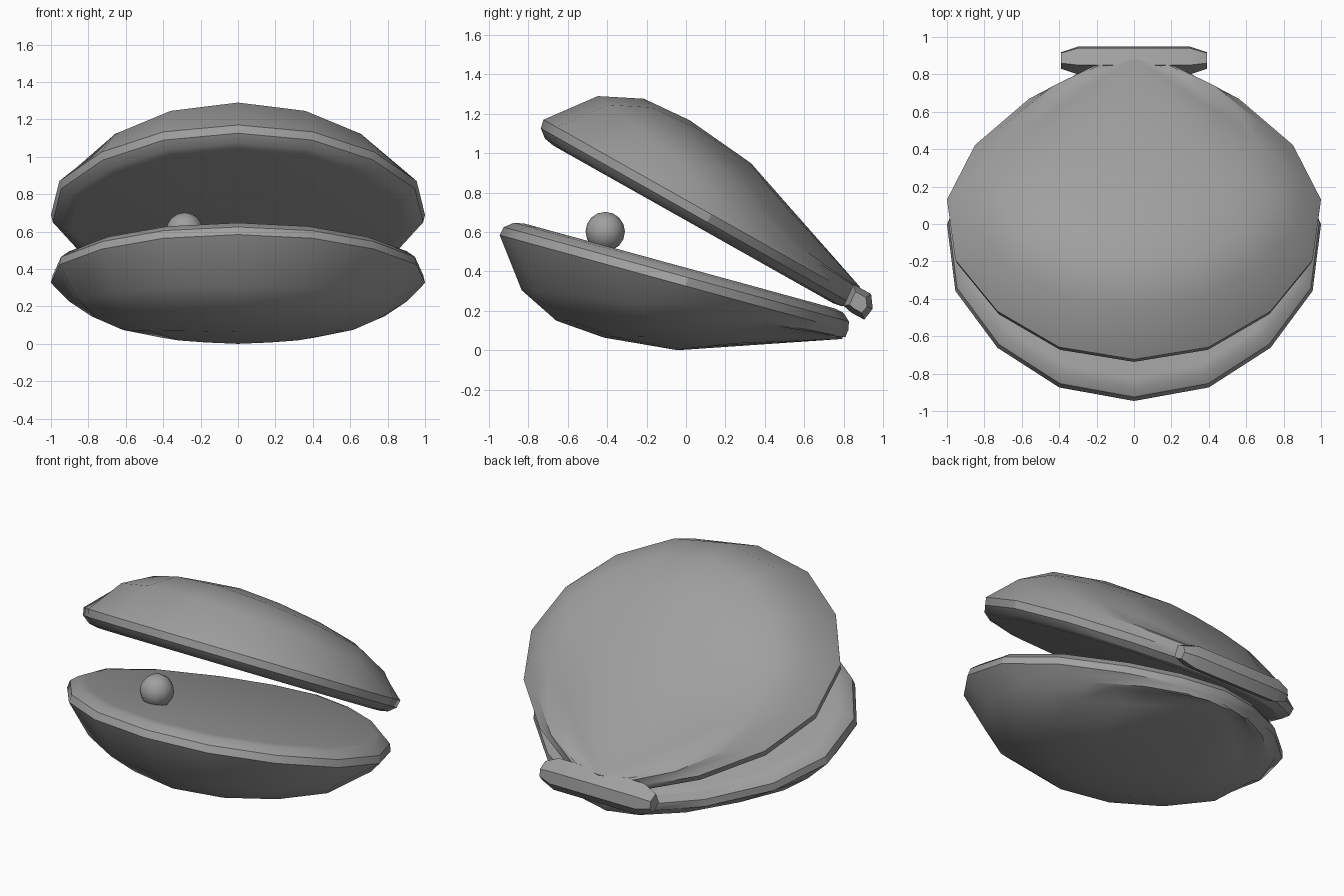
import bpy, bmesh, math
from mathutils import Vector, Matrix

cube = bpy.data.objects.get("Cube")
if cube:
    bpy.data.objects.remove(cube, do_unlink=True)

grey = bpy.data.materials.new("shell grey")
grey.use_nodes = True
colour = (0.35, 0.35, 0.35, 1)
grey.diffuse_color = colour
grey.node_tree.nodes["Principled BSDF"].inputs["Base Color"].default_value = colour


def finish(name, bm, angle=30):
    bmesh.ops.recalc_face_normals(bm, faces=bm.faces)
    mesh = bpy.data.meshes.new(name)
    bm.to_mesh(mesh)
    bm.free()
    obj = bpy.data.objects.new(name, mesh)
    bpy.context.collection.objects.link(obj)
    mesh.materials.append(grey)
    bpy.ops.object.select_all(action='DESELECT')
    obj.select_set(True)
    bpy.context.view_layer.objects.active = obj
    bpy.ops.object.shade_smooth_by_angle(angle=math.radians(angle))
    return obj


def bridge(bm, a, b):
    n = len(a)
    for i in range(n):
        j = (i + 1) % n
        bm.faces.new((a[i], a[j], b[j], b[i]))


# Half outline of a shell from front to hinge: (side, forward, dome fullness)
HALF = [(0, 1.765, 1), (0.4, 1.69, 0.96), (0.73, 1.47, 0.87), (0.955, 1.155, 0.74),
        (1, 0.785, 0.52), (0.85, 0.45, 0.36), (0.56, 0.165, 0.32),
        (0.28, 0, 0.3), (0, -0.07, 0.28)]
OUTLINE = HALF + [(-x, v, f) for x, v, f in HALF[-2:0:-1]]
APEX = Vector((0, -0.05, 0.14))
DOME = [(0.435, 0.415), (0.643, 0.452), (0.784, 0.433), (0.9, 0.33)]
LIP = [(1, 0.09), (0.99, 0.045), (0.945, 0.01), (0.89, 0)]
MIDDLE = 0.785


def shell(name, hinge_y, hinge_z, tilt, side):
    """Dome ribs fan out from the apex to a rounded lip closed by a flat inside."""
    c, s = math.cos(tilt), math.sin(tilt)

    def place(p):
        x, v, h = p
        return (x, hinge_y - c * v + side * s * h, hinge_z + s * v + side * c * h)

    bm = bmesh.new()
    tip = bm.verts.new(place(APEX))
    rings = []
    for k, h in DOME:
        rings.append([bm.verts.new(place((x * k, APEX.y + (v - APEX.y) * k, h * f)))
                      for x, v, f in OUTLINE])
    for k, h in LIP:
        rings.append([bm.verts.new(place((x * k, MIDDLE + (v - MIDDLE) * k, h)))
                      for x, v, f in OUTLINE])
    first = rings[0]
    for i in range(len(first)):
        bm.faces.new((tip, first[i], first[(i + 1) % len(first)]))
    for a, b in zip(rings, rings[1:]):
        bridge(bm, a, b)
    bm.faces.new(rings[-1])
    return finish(name, bm)


shell("lower_shell", 0.78, 0.205, math.radians(15.3), -1)
shell("upper_shell", 0.77, 0.225, math.radians(29.4), 1)

# Hinge bar with tapered ends
PROFILE = [(0.80, 0.225), (0.85, 0.335), (0.94, 0.285), (0.948, 0.21), (0.905, 0.155), (0.84, 0.19)]
bm = bmesh.new()
rings = []
for x, k in [(-0.39, 0.6), (-0.3, 1), (0.3, 1), (0.39, 0.6)]:
    rings.append([bm.verts.new((x, 0.875 + (y - 0.875) * k, 0.24 + (z - 0.24) * k))
                  for y, z in PROFILE])
for a, b in zip(rings, rings[1:]):
    bridge(bm, a, b)
bm.faces.new(rings[0])
bm.faces.new(rings[-1])
finish("hinge", bm)

# Pearl resting on the lower shell
bm = bmesh.new()
bmesh.ops.create_uvsphere(bm, u_segments=12, v_segments=8, radius=0.1,
                          matrix=Matrix.Translation((-0.285, -0.41, 0.602)))
finish("pearl", bm, 60)
